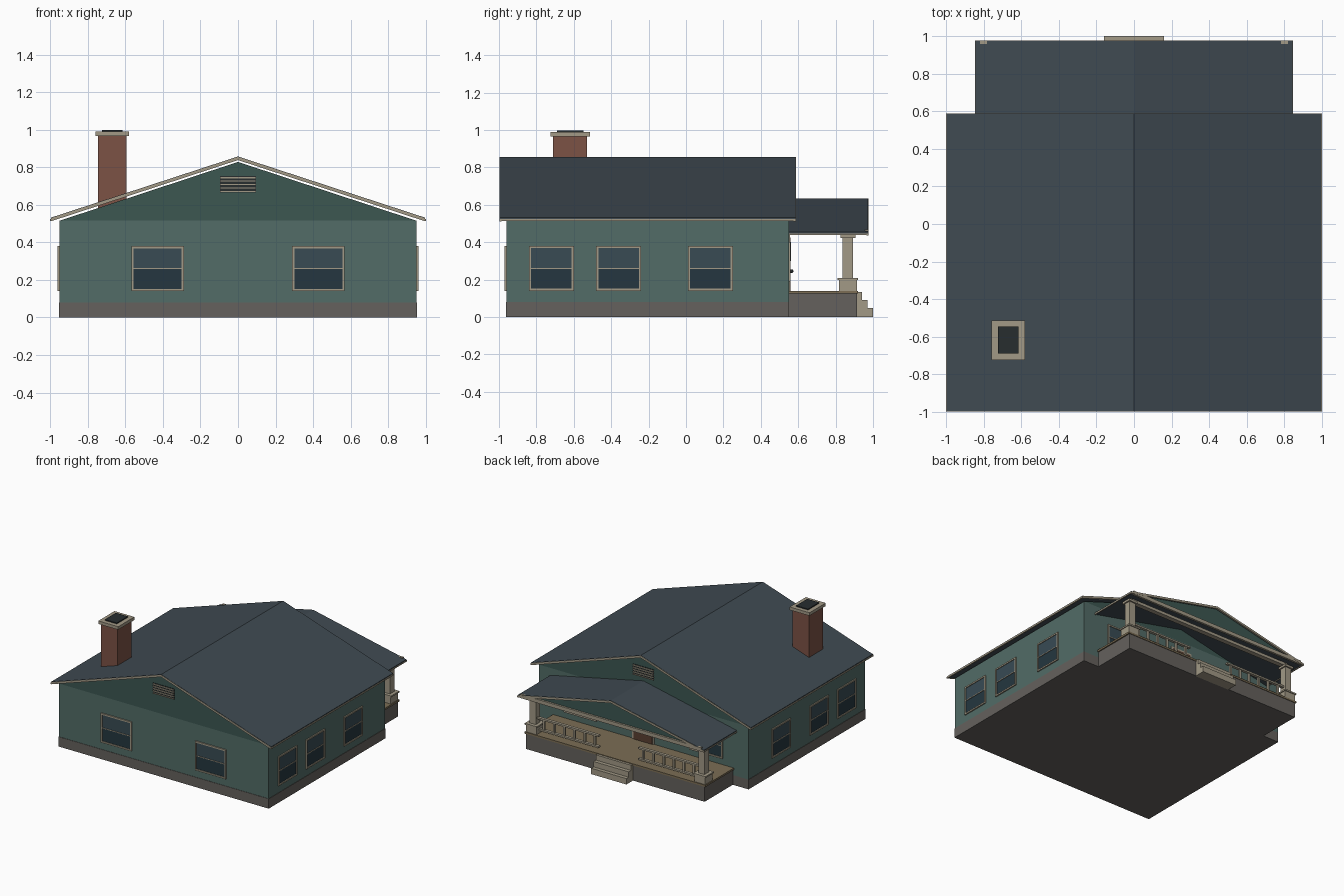
import bpy
import bmesh

if "Cube" in bpy.data.objects:
    bpy.data.objects.remove(bpy.data.objects["Cube"])


def mat(name, r, g, b):
    m = bpy.data.materials.new(name)
    m.diffuse_color = (r, g, b, 1)
    m.use_nodes = True
    m.node_tree.nodes["Principled BSDF"].inputs["Base Color"].default_value = m.diffuse_color
    return m


WALL = mat("wall_green", .085, .15, .135)
GABLE = mat("gable_green", .045, .095, .083)
ROOF = mat("slate", .05, .068, .083)
TRIM = mat("trim_beige", .36, .32, .24)
STONE = mat("foundation_grey", .13, .12, .11)
WOOD = mat("deck_wood", .2, .155, .09)
BRICK = mat("brick", .2, .085, .06)
GLASS_HI = mat("upper_glass", .04, .07, .088)
GLASS_LO = mat("lower_glass", .018, .037, .05)
DARK = mat("dark", .02, .026, .028)
DOOR = mat("door_brown", .1, .05, .03)


def prism(name, pts, y0, y1, m):
    """Extrude an (x, z) outline along y."""
    bm = bmesh.new()
    f = bm.faces.new([bm.verts.new((x, y0, z)) for x, z in pts])
    ext = bmesh.ops.extrude_face_region(bm, geom=[f])
    vs = [v for v in ext["geom"] if isinstance(v, bmesh.types.BMVert)]
    bmesh.ops.translate(bm, verts=vs, vec=(0, y1 - y0, 0))
    bmesh.ops.recalc_face_normals(bm, faces=bm.faces)
    me = bpy.data.meshes.new(name)
    bm.to_mesh(me)
    bm.free()
    me.materials.append(m)
    ob = bpy.data.objects.new(name, me)
    bpy.context.collection.objects.link(ob)
    return ob


def box(name, x0, x1, y0, y1, z0, z1, m):
    return prism(name, [(x0, z0), (x1, z0), (x1, z1), (x0, z1)], y0, y1, m)


def chevron(w, eave, ridge, t):
    return [(-w, eave), (0, ridge), (w, eave), (w, eave - t), (0, ridge - t), (-w, eave - t)]


def wall_box(name, side, u0, u1, z0, z1, d, m):
    """Box of depth d standing proud of a named wall; u runs along the wall."""
    if side == "front":
        return box(name, u0, u1, -.96 - d, -.95, z0, z1, m)
    if side == "back":
        return box(name, u0, u1, .54, .55 + d, z0, z1, m)
    if side == "right":
        return box(name, .94, .95 + d, u0, u1, z0, z1, m)
    return box(name, -.95 - d, -.94, u0, u1, z0, z1, m)


def window(side, c, w, z0=.14, z1=.38):
    n, h, t, zm = side + "_window", w / 2, .012, (z0 + z1) / 2
    wall_box(n + "_upper_pane", side, c - h + t, c + h - t, zm, z1 - t, .004, GLASS_HI)
    wall_box(n + "_lower_pane", side, c - h + t, c + h - t, z0 + t, zm, .003, GLASS_LO)
    wall_box(n + "_head", side, c - h, c + h, z1 - t, z1, .01, TRIM)
    wall_box(n + "_sill", side, c - h, c + h, z0, z0 + t, .01, TRIM)
    wall_box(n + "_meeting_rail", side, c - h + t, c + h - t, zm - .003, zm + .003, .008, TRIM)
    for a in (c - h, c + h - t):
        wall_box(n + "_jamb", side, a, a + t, z0 + t, z1 - t, .01, TRIM)


# House body
box("foundation", -.953, .953, -.963, .55, 0, .08, STONE)
box("house_walls", -.95, .95, -.96, .55, .08, .515, WALL)
prism("attic_gable", [(-.95, .515), (.95, .515), (0, .828)], -.96, .55, GABLE)

# Main roof with rake and eave trim
prism("main_roof", chevron(.997, .531, .857, .017), -.995, .585, ROOF)
for y in (-.998, .576):
    prism("main_rake_trim", chevron(.996, .529, .855, .017), y, y + .012, TRIM)
for s in (-1, 1):
    box("main_eave_trim", s * .99, s * 1.0, -.998, .588, .513, .525, TRIM)

# Windows on every wall
for c in (-.428, .428):
    window("front", c, .28)
for side in ("left", "right"):
    for c in (-.72, -.36, .13):
        window(side, c, .24)
for c in (-.57, .57):
    window("back", c, .3, .19, .4)

# Gable vents
for side in ("front", "back"):
    wall_box(side + "_vent", side, -.095, .095, .665, .752, .003, DARK)
    for i in range(5):
        z = .667 + i * .0185
        wall_box(side + "_vent_slat", side, -.095, .095, z, z + .007, .01, TRIM)

# Back door under the porch
wall_box("door_frame", "back", -.1, .1, .14, .44, .006, TRIM)
wall_box("door", "back", -.085, .085, .14, .425, .01, DOOR)
wall_box("door_glass", "back", -.055, .055, .3, .4, .012, GLASS_HI)
bpy.ops.mesh.primitive_uv_sphere_add(segments=12, ring_count=8, radius=.01, location=(.065, .565, .245))
bpy.context.object.name = "door_knob"
bpy.context.object.data.materials.append(DARK)

# Porch deck and steps
box("porch_base", -.81, .81, .55, .915, 0, .125, STONE)
box("porch_floor", -.82, .82, .55, .92, .125, .14, WOOD)
for i, (y, z) in enumerate([(.94, .135), (.97, .092), (1.0, .048)]):
    box("step", -.16, .16, .91 + i * .001, y, 0, z, TRIM)

# Porch roof, tie beam and pediment
prism("porch_roof", chevron(.845, .455, .635, .014), .55, .974, ROOF)
prism("porch_rake_trim", chevron(.843, .453, .633, .017), .965, .977, TRIM)
prism("porch_pediment", [(-.76, .455), (.76, .455), (0, .618)], .945, .96, GABLE)
box("porch_tie_beam", -.82, .82, .958, .976, .438, .468, TRIM)
box("porch_beam", -.79, .79, .845, .885, .438, .462, TRIM)
for s in (-1, 1):
    box("porch_eave_trim", s * .838, s * .848, .55, .977, .438, .448, TRIM)

# Posts and railings
for s in (-1, 1):
    x, y = s * .765, .865
    for name, h, z0, z1 in (("post_pedestal", .048, .14, .2), ("pedestal_cap", .055, .198, .21),
                            ("post", .028, .21, .425), ("post_cap", .04, .422, .44)):
        box(name, x - h, x + h, y - h, y + h, z0, z1, TRIM)
    for z in (.16, .25):
        box("rail", s * .18, s * .75, y - .012, y + .012, z, z + .014, TRIM)
    for i in range(6):
        b = s * (.22 + i * .092)
        box("baluster", b - .008, b + .008, y - .008, y + .008, .165, .255, TRIM)

# Chimney
box("chimney", -.745, -.595, -.71, -.53, .52, .97, BRICK)
box("chimney_cap", -.76, -.58, -.724, -.514, .965, .99, TRIM)
box("flue", -.724, -.616, -.69, -.547, .98, .998, DARK)
